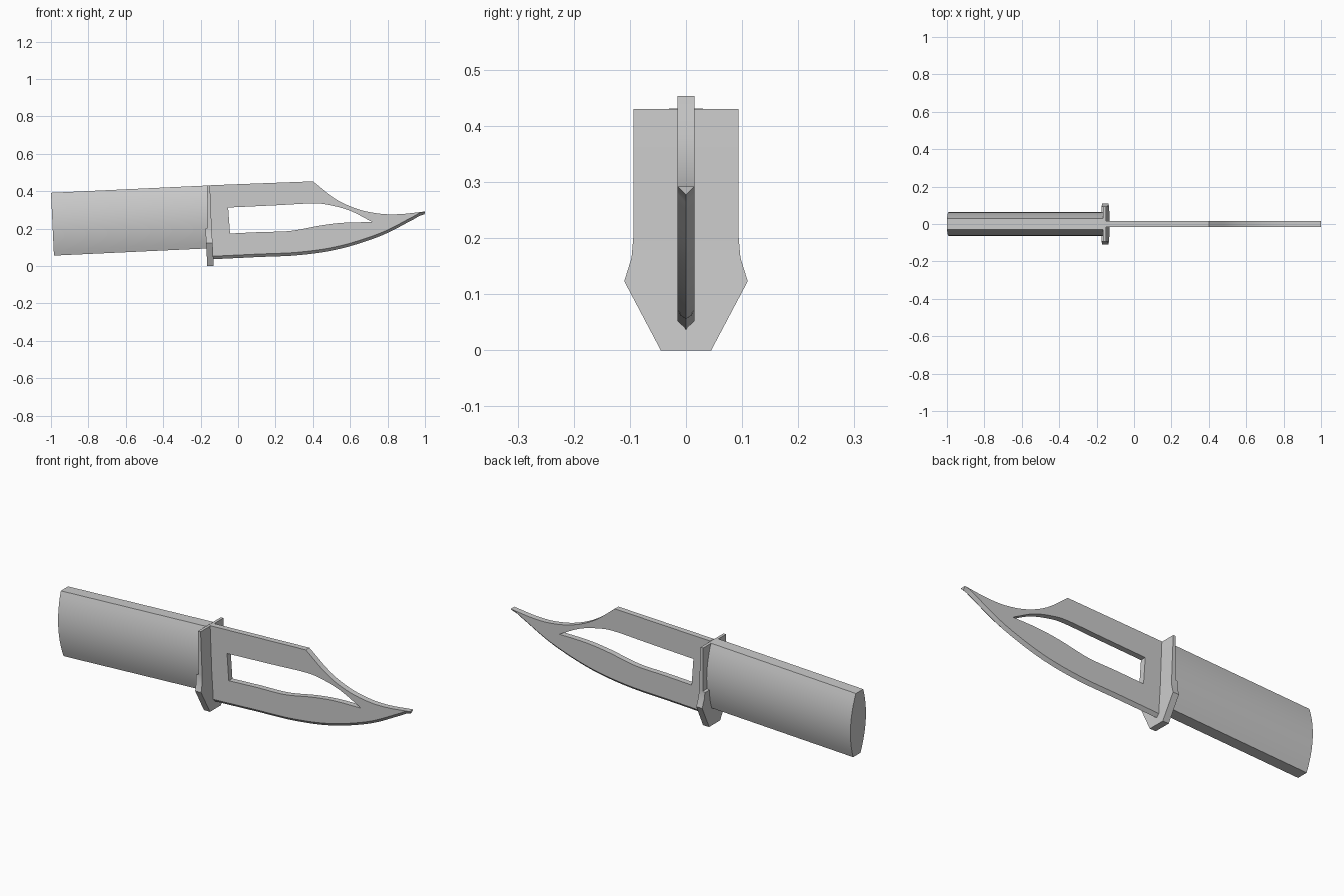
import bpy
import bmesh
import math
from mathutils import Vector

if "Cube" in bpy.data.objects:
    bpy.data.objects.remove(bpy.data.objects["Cube"], do_unlink=True)

grey = bpy.data.materials.new("plain grey")
grey.use_nodes = True
grey.diffuse_color = (0.6, 0.6, 0.6, 1)
grey.node_tree.nodes["Principled BSDF"].inputs["Base Color"].default_value = (0.6, 0.6, 0.6, 1)


def finish(bm, name):
    bmesh.ops.recalc_face_normals(bm, faces=bm.faces)
    mesh = bpy.data.meshes.new(name)
    bm.to_mesh(mesh)
    bm.free()
    mesh.materials.append(grey)
    obj = bpy.data.objects.new(name, mesh)
    bpy.context.collection.objects.link(obj)
    bpy.ops.object.select_all(action='DESELECT')
    obj.select_set(True)
    bpy.context.view_layer.objects.active = obj
    bpy.ops.object.shade_smooth_by_angle(angle=math.radians(25))
    return obj


def smooth_path(points, steps=5):
    """Catmull-Rom curve through a few (x, z) points."""
    pts = [Vector(p) for p in points]
    pts = [2 * pts[0] - pts[1]] + pts + [2 * pts[-1] - pts[-2]]
    out = []
    for a, b, c, d in zip(pts, pts[1:], pts[2:], pts[3:]):
        for i in range(steps):
            t = i / steps
            out.append(0.5 * (2 * b + (c - a) * t + (2 * a - 5 * b + 4 * c - d) * t ** 2
                              + (3 * b - a - 3 * c + d) * t ** 3))
    return out + [pts[-2]]


def loft(bm, rings):
    """Skin a list of closed rings and cap both ends."""
    rings = [[bm.verts.new(p) for p in r] for r in rings]
    n = len(rings[0])
    for r, s in zip(rings, rings[1:]):
        for i in range(n):
            bm.faces.new((r[i], r[(i + 1) % n], s[(i + 1) % n], s[i]))
    bm.faces.new(rings[0])
    bm.faces.new(rings[-1])


# Handle: lens section with flat narrow edges, swept along a slight slope
HALF_H, EDGE, BULGE, SEGS = 0.168, 0.03, 0.033, 12
side = [(EDGE + BULGE * (1 - u * u), u * HALF_H)
        for u in (2 * i / SEGS - 1 for i in range(SEGS + 1))]
section = side + [(-y, z) for y, z in reversed(side)]
slope = math.radians(2.7)
bm = bmesh.new()
loft(bm, [[(cx - z * math.sin(slope), y, cz + z * math.cos(slope)) for y, z in section]
          for cx, cz in ((-0.992, 0.224), (-0.155, 0.263))])
finish(bm, "handle")

# Guard: rows of (z, half width, back x, front x), thin above and thick below
rows = [(0.0, 0.045, -0.165, -0.13), (0.123, 0.11, -0.170, -0.136),
        (0.165, 0.097, -0.173, -0.139), (0.2, 0.094, -0.175, -0.141),
        (0.205, 0.094, -0.163, -0.141), (0.43, 0.094, -0.165, -0.15)]
bm = bmesh.new()
loft(bm, [[(a, -w, z), (b, -w, z), (b, w, z), (a, w, z)] for z, w, a, b in rows])
finish(bm, "guard")

# Blade: pierced flat plate with a V-ground cutting edge underneath
HALF_T, GRIND = 0.015, 0.016
spine = [Vector((-0.15, 0.432))] + smooth_path(
    [(0.40, 0.453), (0.52, 0.36), (0.64, 0.305), (0.76, 0.28), (0.87, 0.278), (1.0, 0.292)])
belly = smooth_path([(0.97, 0.268), (0.92, 0.24), (0.76, 0.16), (0.545, 0.092),
                     (0.33, 0.059), (0.1, 0.048), (-0.15, 0.036)])
outer = spine + [p + Vector((0, GRIND)) for p in belly]
ridge = [Vector((0.998, 0.277))] + belly
window = (smooth_path([(-0.053, 0.313), (0.2, 0.325), (0.40, 0.335), (0.49, 0.326),
                       (0.6, 0.296), (0.72, 0.235)])
          + smooth_path([(0.72, 0.235), (0.57, 0.232), (0.44, 0.217), (0.28, 0.188),
                         (0.12, 0.182), (-0.043, 0.174)])[1:])

bm = bmesh.new()
sides = []
for y in (-HALF_T, HALF_T):
    loops, edges = [], []
    for loop in (outer, window):
        vs = [bm.verts.new((p.x, y, p.y)) for p in loop]
        edges += [bm.edges.new((vs[i - 1], vs[i])) for i in range(len(vs))]
        loops.append(vs)
    bmesh.ops.triangle_fill(bm, use_beauty=True, edges=edges)
    sides.append(loops)
(fo, fw), (bo, bw) = sides
for i in range(len(fw)):
    bm.faces.new((fw[i - 1], fw[i], bw[i], bw[i - 1]))
tip = len(spine) - 1
for i in range(tip):
    bm.faces.new((fo[i], fo[i + 1], bo[i + 1], bo[i]))
bm.faces.new((fo[-1], fo[0], bo[0], bo[-1]))
rv = [bm.verts.new((p.x, 0, p.y)) for p in ridge]
for ring in (fo, bo):
    for i in range(len(rv) - 1):
        bm.faces.new((ring[tip + i], ring[tip + i + 1], rv[i + 1], rv[i]))
for i, r in ((tip, rv[0]), (-1, rv[-1])):
    bm.faces.new((fo[i], bo[i], r))
finish(bm, "blade")
